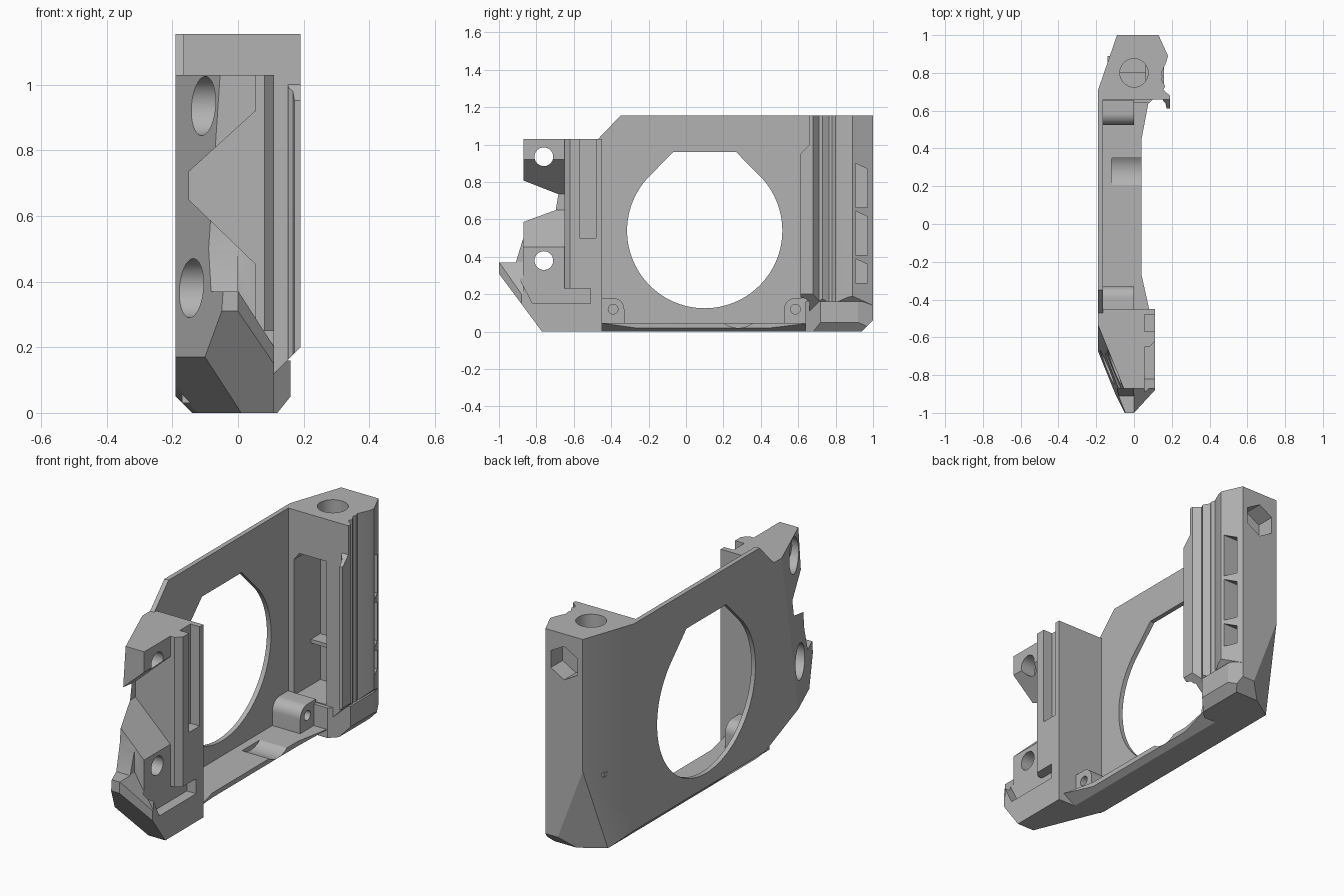
import bpy, bmesh, math
from mathutils import Vector

if "Cube" in bpy.data.objects:
    bpy.data.objects.remove(bpy.data.objects["Cube"], do_unlink=True)

grey = bpy.data.materials.new("plain grey")
grey.use_nodes = True
grey.diffuse_color = (0.45, 0.45, 0.45, 1)
grey.node_tree.nodes["Principled BSDF"].inputs["Base Color"].default_value = (0.45, 0.45, 0.45, 1)

PLACE = {"x": lambda a, b, t: (t, a, b),
         "y": lambda a, b, t: (a, t, b),
         "z": lambda a, b, t: (a, b, t)}


def prism(name, pts, axis, lo, hi, cuts=()):
    """Extrude an outline along an axis, then trim it by (point, outward normal) planes."""
    bm = bmesh.new()
    ends = [[bm.verts.new(PLACE[axis](a, b, t)) for a, b in pts] for t in (lo, hi)]
    bm.faces.new(ends[0])
    bm.faces.new(ends[1])
    n = len(pts)
    for i in range(n):
        j = (i + 1) % n
        bm.faces.new((ends[0][i], ends[0][j], ends[1][j], ends[1][i]))
    for co, no in cuts:
        bmesh.ops.bisect_plane(bm, geom=bm.verts[:] + bm.edges[:] + bm.faces[:],
                               plane_co=co, plane_no=Vector(no).normalized(), clear_outer=True)
        rim = [e for e in bm.edges if e.is_boundary]
        if rim:
            bmesh.ops.holes_fill(bm, edges=rim, sides=0)
    bmesh.ops.recalc_face_normals(bm, faces=bm.faces[:])
    me = bpy.data.meshes.new(name)
    bm.to_mesh(me)
    bm.free()
    me.materials.append(grey)
    ob = bpy.data.objects.new(name, me)
    bpy.context.collection.objects.link(ob)
    return ob


def rect(a0, a1, b0, b1):
    return [(a0, b0), (a1, b0), (a1, b1), (a0, b1)]


def disc(a, b, r, sides=48, start=0, sweep=360):
    count = sides if sweep == 360 else sides + 1
    return [(a + r * math.cos(math.radians(start + sweep * i / sides)),
             b + r * math.sin(math.radians(start + sweep * i / sides))) for i in range(count)]


def carve(ob, *cutters):
    """Subtract every cutter from the part and discard the cutters."""
    for c in cutters:
        c.hide_render = True
        m = ob.modifiers.new("cut", "BOOLEAN")
        m.operation, m.solver, m.object = "DIFFERENCE", "EXACT", c
    bpy.context.view_layer.update()
    old = ob.data
    new = bpy.data.meshes.new_from_object(ob.evaluated_get(bpy.context.evaluated_depsgraph_get()))
    ob.modifiers.clear()
    ob.data = new
    bpy.data.meshes.remove(old)
    for c in cutters:
        bpy.data.objects.remove(c, do_unlink=True)


# shared trimming planes
edge_bevel = ((-0.19, 0, 0.05), (-1, 0, -1))
front_slant = ((-0.077, -0.87, 0.69), (-1, -0.405, 0.066))
front_under = ((0.01, -0.77, 0), (-0.0355, -0.0145, -0.0338))
nose_side = ((0, -1, 0), (0.12, -0.11, 0))
rear_corner = ((-0.09, 1, 0.45), (-0.648, 1, -0.245))
rear_under = ((0, 1, 0.06), (0, 1, -1))

# side wall with its large teardrop opening
wall = prism("side_wall", [(-0.5, 0), (0.71, 0), (0.71, 1.155), (-0.35, 1.155),
                           (-0.47, 1.03), (-0.5, 1.03)], "x", -0.19, -0.165,
             [edge_bevel, front_under])
opening = disc(0.1, 0.54, 0.415, 72, 135, 270) + [(0.268, 0.96), (-0.068, 0.96)]
carve(wall, prism("opening_cutter", opening, "x", -0.3, 0))

# floor with a shallow trough
floor = prism("floor", [(-0.19, -0.5), (0.08, -0.5), (0.08, -0.45), (0.04, -0.27),
                        (0.04, 0.45), (0.08, 0.66), (0.08, 0.7), (-0.19, 0.7)],
              "z", 0, 0.045, [edge_bevel, front_under, ((0.04, 0, 0.02), (1, 0, -1.6))])
carve(floor, prism("trough_cutter", disc(0.28, 0.145, 0.125), "x", -0.12, 0.2))

# two screw bosses in the floor corners
for name, side in (("front_boss", -1), ("rear_boss", 1)):
    def at(d):
        return 0.0975 + side * d
    arc = [(at(2 * 0.4875 - d), z) for d, z in disc(0.4875, 0.12, 0.06, 10, 90, -90)]
    boss = prism(name, [(at(0.56), 0.03), (at(0.56), 0.18)] + arc + [(at(0.4275), 0.03)],
                 "x", -0.17, 0)
    carve(boss, prism("screw_cutter", disc(at(0.4875), 0.12, 0.026, 24), "x", -0.1, 0.1))

# front arm: post, two lugs and nose in one solid
arm = prism("front_arm", [(-0.45, 0), (-0.77, 0), (-1, 0.31), (-1, 0.37), (-0.91, 0.37),
                          (-0.87, 0.5), (-0.87, 1.03), (-0.45, 1.03)], "x", -0.19, 0.11,
            [front_slant, nose_side, front_under, edge_bevel])
cutters = [
    prism("ledge_cutter", [(-0.96, 0.42), (-0.82, 0.15), (-0.51, 0.15), (-0.51, 0.23),
                           (-0.65, 0.23), (-0.65, 1.1), (-0.96, 1.1)], "x", 0.055, 0.2),
    prism("nose_cutter", [(0, 0.372), (0.13, 0.17), (0.13, 0.5), (0, 0.5)], "y", -1.1, -0.872),
    prism("notch_cutter", [(0.12, 0.98), (-0.15, 0.735), (-0.15, 0.65), (0.12, 0.39)],
          "y", -1.1, -0.65),
    prism("post_bevel_cutter", [(0.08, -0.651), (0.112, -0.619), (0.13, -0.66)], "z", 0.23, 1.1),
    prism("groove_cutter", rect(0.055, 0.2, -0.57, -0.48), "z", 0.5, 1.1),
]
for z in (0.935, 0.38):
    cutters.append(prism("bolt_cutter", disc(-0.76, z, 0.05, 32), "x", -0.06, 0.2))
    cutters.append(prism("bolt_head_cutter", disc(-0.76, z, 0.09, 40), "x", -0.3, -0.03))
carve(arm, *cutters)

# rear block: wide foot, ribbed column and hooked lip
prism("rear_foot", [(-0.19, 0.64), (0.08, 0.64), (0.16, 0.72), (0.16, 0.92), (0.13, 1),
                    (-0.09, 1), (-0.19, 0.71)], "z", 0, 0.16,
      [edge_bevel, rear_corner, rear_under, ((0.16, 0, 0.05), (1, 0, -0.8))])

rail_under = ((0.19, 0, 0.2), (1, 0, -1))
column = prism("rear_column", [(-0.19, 0.66), (0.19, 0.66), (0.19, 0.68), (0.155, 0.71),
                               (0.165, 0.73), (0.145, 0.765), (0.152, 0.78), (0.145, 0.8),
                               (0.172, 0.86), (0.18, 0.89), (0.13, 1), (-0.09, 1),
                               (-0.19, 0.71)], "z", 0.1, 1.155,
               [rear_corner, rear_under, rail_under])
cutters = [
    prism("pocket_cutter", [(-0.13, 0.165), (0.06, 0.165), (0.06, 0.93), (-0.1, 0.93),
                            (-0.13, 0.89)], "y", 0.6, 0.88),
    prism("top_hole_cutter", disc(0, 0.8, 0.075), "z", 0.9, 1.2),
    prism("hex_socket_cutter", disc(0.02, 1.0, 0.09, 6, 30), "y", 0.9, 1.1),
]
for lo, hi in ((0.26, 0.39), (0.41, 0.645), (0.665, 0.9)):
    cutters.append(prism("slot_cutter", [(0.905, lo), (0.97, lo), (0.97, hi - 0.03),
                                         (0.905, hi)], "x", 0.07, 0.3))
carve(column, *cutters)
# thin shelf inside the pocket
prism("pocket_rib", rect(-0.14, 0.06, 0.8, 0.89), "z", 0.39, 0.41)

prism("rear_lip", [(0.15, 0.665), (0.155, 0.65), (0.167, 0.64), (0.172, 0.612), (0.19, 0.612),
                   (0.19, 0.67), (0.15, 0.67)], "z", 0.15, 1.0,
      [rail_under, ((0, 0.61, 0.95), (0, -1, 1))])

# crisp flats, smooth bores
bpy.ops.object.select_all(action="DESELECT")
for ob in bpy.context.collection.objects:
    if ob.type == "MESH":
        ob.select_set(True)
        bpy.context.view_layer.objects.active = ob
bpy.ops.object.shade_smooth_by_angle(angle=math.radians(20))
